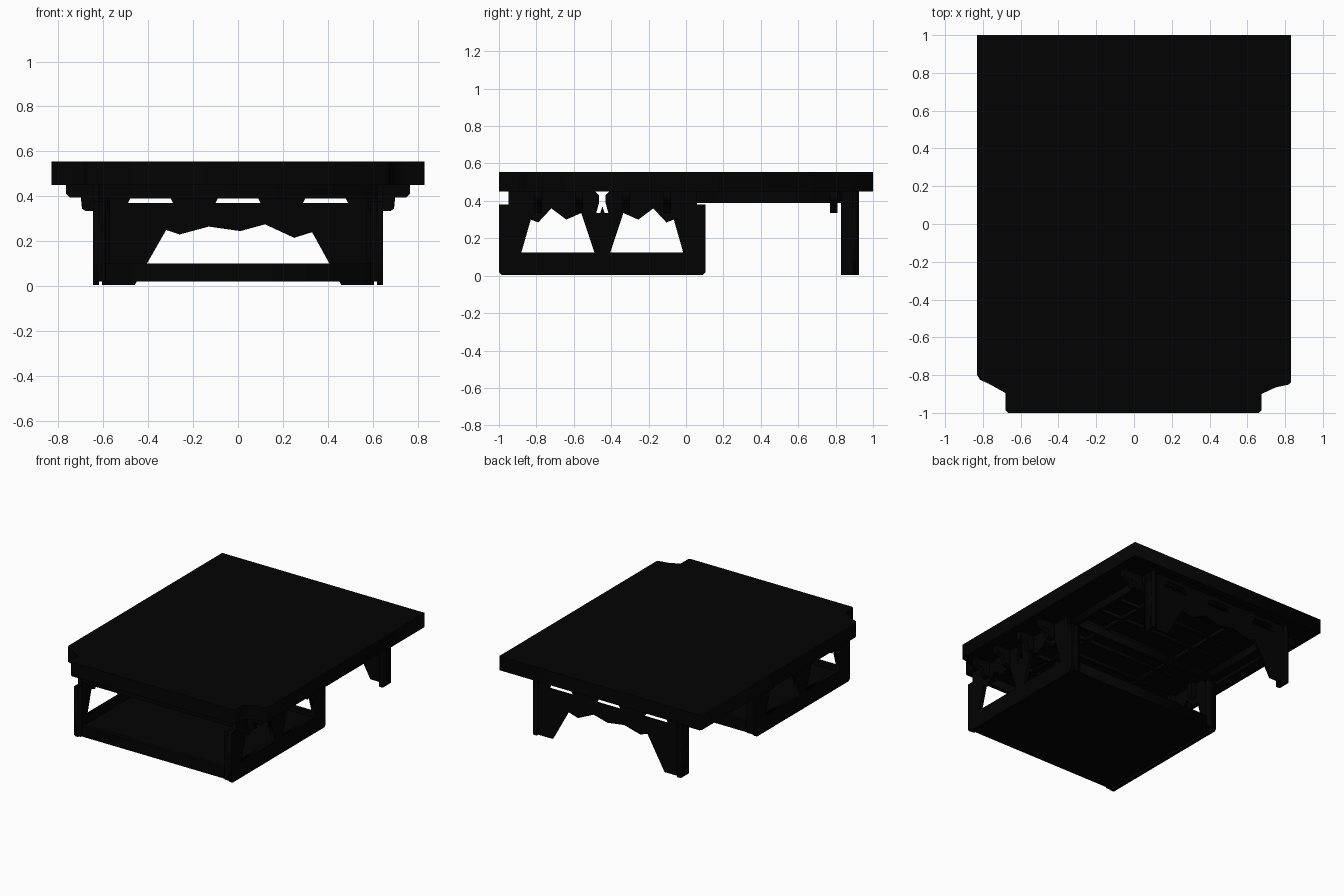
import bpy
from mathutils import Matrix, Vector

cube = bpy.data.objects.get("Cube")
if cube:
    bpy.data.objects.remove(cube, do_unlink=True)

BLACK = (0.0008, 0.0008, 0.0008, 1)
black = bpy.data.materials.new("matte black")
black.use_nodes = True
black.diffuse_color = BLACK
bsdf = black.node_tree.nodes["Principled BSDF"]
bsdf.inputs["Base Color"].default_value = BLACK

# Plate orientation: columns are the outline's u, v and its thickness direction
AXES = {
    "x": ((0, 1, 0), (0, 0, 1), (1, 0, 0)),
    "y": ((1, 0, 0), (0, 0, 1), (0, -1, 0)),
    "z": ((1, 0, 0), (0, 1, 0), (0, 0, 1)),
}


def plate(name, axis, low, high, *outlines):
    """Extrude an outline (further outlines are holes) between two positions on an axis."""
    curve = bpy.data.curves.new(name + " outline", "CURVE")
    curve.dimensions = "2D"
    curve.fill_mode = "BOTH"
    curve.extrude = abs(high - low) / 2
    for points in outlines:
        spline = curve.splines.new("POLY")
        spline.points.add(len(points) - 1)
        for target, (u, v) in zip(spline.points, points):
            target.co = (u, v, 0, 1)
        spline.use_cyclic_u = True
    temp = bpy.data.objects.new(name + " temp", curve)
    bpy.context.collection.objects.link(temp)
    bpy.context.view_layer.update()
    graph = bpy.context.evaluated_depsgraph_get()
    mesh = bpy.data.meshes.new_from_object(temp.evaluated_get(graph))
    bpy.data.objects.remove(temp, do_unlink=True)
    turn = Matrix([Vector(c) for c in AXES[axis]]).transposed().to_4x4()
    move = Vector((0, 0, 0))
    move["xyz".index(axis)] = (low + high) / 2
    mesh.transform(Matrix.Translation(move) @ turn)
    mesh.materials.clear()
    mesh.materials.append(black)
    obj = bpy.data.objects.new(name, mesh)
    bpy.context.collection.objects.link(obj)
    return obj


def rect(u0, u1, v0, v1):
    return [(u0, v0), (u1, v0), (u1, v1), (u0, v1)]


def box(name, x0, x1, y0, y1, z0, z1):
    return plate(name, "z", z0, z1, rect(min(x0, x1), max(x0, x1), y0, y1))


# Table top with notched front corners and a shallow recess underneath
top = [(-0.83, 1), (-0.83, -0.8), (-0.815, -0.825), (-0.77, -0.845), (-0.68, -0.895),
       (-0.68, -0.985), (-0.665, -1), (0.66, -1), (0.675, -0.985), (0.675, -0.9),
       (0.75, -0.865), (0.82, -0.85), (0.83, -0.84), (0.83, 1)]
plate("table_top", "z", 0.48, 0.555, top)
plate("table_rim", "z", 0.45, 0.48, top, rect(-0.74, 0.74, -0.8, 0.95))

# Low front tray with a rim at its front and back
box("tray_floor", -0.625, 0.625, -0.99, 0.1, 0.02, 0.065)
box("tray_front_rim", -0.625, 0.625, -0.99, -0.96, 0.065, 0.1)
box("tray_back_rim", -0.625, 0.625, 0.07, 0.1, 0.065, 0.1)

# Tray side panels with jagged windows
window = [(-0.88, 0.125), (-0.83, 0.3), (-0.79, 0.285), (-0.72, 0.36),
          (-0.64, 0.3), (-0.56, 0.335), (-0.49, 0.125)]
MIRROR_Y = -0.895
second = [(MIRROR_Y - y, z) for y, z in window]
side = [(-1, 0.02), (-0.985, 0.005), (0.09, 0.005), (0.105, 0.02), (0.105, 0.38),
        (0.06, 0.38), (0.06, 0.45), (-0.41, 0.45), (-0.43, 0.43), (-0.43, 0.39),
        (-0.415, 0.335), (-0.435, 0.335), (-0.447, 0.37), (-0.459, 0.335),
        (-0.48, 0.335), (-0.465, 0.39), (-0.465, 0.43), (-0.485, 0.45),
        (-0.95, 0.45), (-0.95, 0.38), (-1, 0.38)]

# Rear panel: two legs, a wavy lower edge and three slots under the top
wave = [(-0.46, 0.005), (-0.32, 0.25), (-0.26, 0.23), (-0.13, 0.265), (0.01, 0.245),
        (0.12, 0.275), (0.25, 0.215), (0.33, 0.24), (0.46, 0.005)]
rear = [(-0.605, 0.005)] + wave + [(0.605, 0.005), (0.605, 0.45), (-0.605, 0.45)]
slots = [[(c - 0.1, 0.37), (c + 0.1, 0.37), (c + 0.075, 0.42), (c - 0.075, 0.42)]
         for c in (-0.39, 0, 0.39)]
plate("rear_panel", "y", 0.892, 0.908, rear, *slots)

# Stepped support bracket, outline in x and z
bracket = [(0.58, 0.45), (0.765, 0.45), (0.765, 0.41), (0.75, 0.395),
           (0.7, 0.395), (0.695, 0.345), (0.68, 0.335), (0.58, 0.335)]

for s, label in ((-1, "right"), (1, "left")):
    plate(label + "_tray_side", "x", s * 0.62, s * 0.645, side, window, second)
    box(label + "_front_post", s * 0.59, s * 0.63, -1, -0.97, 0.02, 0.38)
    box(label + "_back_post", s * 0.57, s * 0.63, 0.08, 0.105, 0.02, 0.38)
    box(label + "_rear_leg_flange", s * 0.575, s * 0.605, 0.83, 0.925, 0.005, 0.45)
    box(label + "_long_rail", s * 0.575, s * 0.605, 0.055, 0.895, 0.39, 0.45)
    box(label + "_inner_rail", s * 0.3, s * 0.33, -0.79, 0.89, 0.455, 0.48)
    for i, y in enumerate((-0.79, -0.57, -0.32, -0.1, 0.79)):
        plate(f"{label}_bracket_{i + 1}", "y", y - 0.02, y + 0.02,
              [(s * x, z) for x, z in bracket])

# Cross members under the top
box("front_crossbar", -0.62, 0.62, -0.94, -0.91, 0.39, 0.45)
box("middle_crossbar", -0.6, 0.6, 0.065, 0.09, 0.39, 0.45)
for i in range(9):
    y = -0.7 + i * 0.19
    box(f"cross_slat_{i + 1}", -0.58, 0.58, y - 0.012, y + 0.012, 0.455, 0.48)
